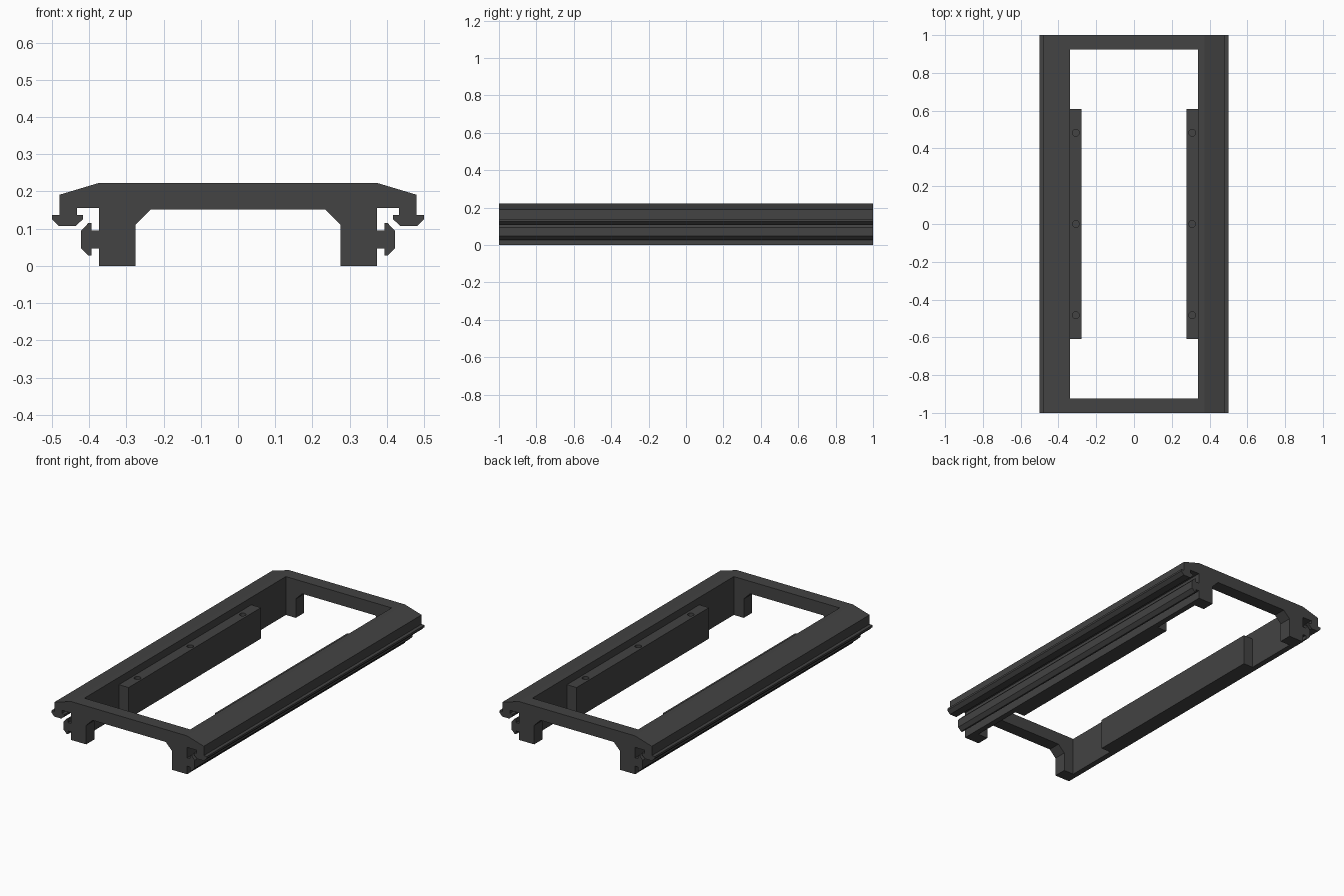
import bpy, bmesh, math

if "Cube" in bpy.data.objects:
    bpy.data.objects.remove(bpy.data.objects["Cube"])

charcoal = bpy.data.materials.new("charcoal")
charcoal.diffuse_color = (0.056, 0.056, 0.056, 1)
charcoal.use_nodes = True
charcoal.node_tree.nodes["Principled BSDF"].inputs["Base Color"].default_value = charcoal.diffuse_color

INNER_X, INNER_Y = 0.34, 0.925    # half size of the frame opening


def make_object(name, bm):
    bmesh.ops.recalc_face_normals(bm, faces=bm.faces)
    mesh = bpy.data.meshes.new(name)
    bm.to_mesh(mesh)
    bm.free()
    mesh.materials.append(charcoal)
    obj = bpy.data.objects.new(name, mesh)
    bpy.context.collection.objects.link(obj)
    return obj


def add_box(bm, x0, x1, y0, y1, z0, z1):
    verts = bmesh.ops.create_cube(bm, size=1)["verts"]
    for v in verts:
        v.co = (x1 if v.co.x > 0 else x0,
                y1 if v.co.y > 0 else y0,
                z1 if v.co.z > 0 else z0)


def cut(obj, cutter):
    mod = obj.modifiers.new("cut", 'BOOLEAN')
    mod.operation = 'DIFFERENCE'
    mod.solver = 'EXACT'
    mod.object = cutter
    cutter.hide_render = True
    cutter.hide_viewport = True


# Right half of the cross-section, from top centre to underside centre
half = [
    (0.373, 0.223), (0.48, 0.191),                                   # sloped shoulder
    (0.48, 0.137), (0.50, 0.137), (0.50, 0.126), (0.481, 0.107),     # hooked lip
    (0.436, 0.107), (0.416, 0.126), (0.416, 0.137), (0.433, 0.137),
    (0.433, 0.156), (0.373, 0.156),
    (0.373, 0.095), (0.393, 0.095), (0.393, 0.115), (0.402, 0.115),  # T rail
    (0.422, 0.094), (0.422, 0.048), (0.402, 0.028), (0.393, 0.028),
    (0.393, 0.047), (0.373, 0.047),
    (0.373, 0.0), (0.276, 0.0), (0.276, 0.11), (0.235, 0.151),       # leg and gusset
]
profile = half + [(-x, z) for x, z in reversed(half)]

# Frame: cross-section swept along its length
bm = bmesh.new()
face = bm.faces.new([bm.verts.new((x, -1, z)) for x, z in profile])
swept = bmesh.ops.extrude_face_region(bm, geom=[face])["geom"]
bmesh.ops.translate(bm, vec=(0, 2, 0),
                    verts=[g for g in swept if isinstance(g, bmesh.types.BMVert)])
frame = make_object("frame", bm)

# Opening through the frame
bm = bmesh.new()
add_box(bm, -INNER_X, INNER_X, -INNER_Y, INNER_Y, -0.2, 0.5)
cut(frame, make_object("opening_cutter", bm))

# Mounting ledges with blind screw holes
for side, name in ((-1, "left"), (1, "right")):
    bm = bmesh.new()
    xs = sorted((side * 0.278, side * INNER_X))
    add_box(bm, xs[0], xs[1], -0.608, 0.608, 0.0, 0.18)
    ledge = make_object(name + "_ledge", bm)

    bm = bmesh.new()
    for y in (-0.483, 0, 0.483):
        made = bmesh.ops.create_cone(bm, cap_ends=True, segments=24,
                                     radius1=0.018, radius2=0.018, depth=0.2)
        bmesh.ops.translate(bm, vec=(side * 0.308, y, 0.2), verts=made["verts"])
    cut(ledge, make_object(name + "_hole_cutter", bm))
